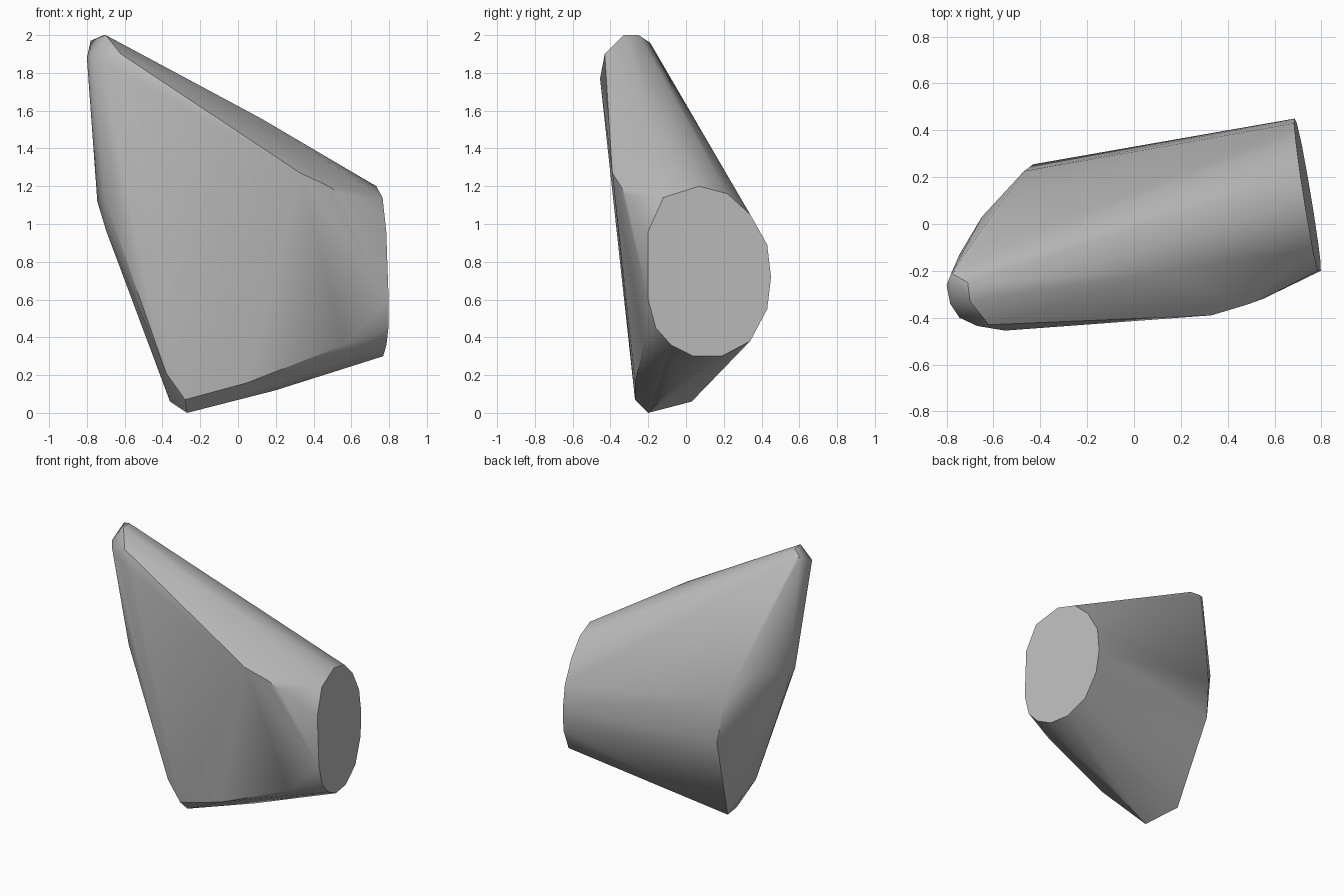
import bpy
import bmesh
import math

old = bpy.data.objects.get("Cube")
if old:
    bpy.data.objects.remove(old, do_unlink=True)

# Single grey colour
grey = bpy.data.materials.new("plain_grey")
grey.use_nodes = True
colour = (0.5, 0.5, 0.5, 1)
grey.diffuse_color = colour
grey.node_tree.nodes["Principled BSDF"].inputs["Base Color"].default_value = colour


# Flat oval end: (y, z) outline laid on a tilted plane
def on_end_plane(y, z):
    return (0.775 - 0.165 * y - 0.035 * (z - 0.3), y, z)


end_outline = [(.07, 1.2), (.22, 1.16), (.34, 1.05), (.43, .89), (.45, .72),
               (.43, .55), (.34, .38), (.19, .3), (.04, .3), (-.08, .36),
               (-.16, .45), (-.2, .6), (-.2, .96), (-.12, 1.14)]

# Narrow upper tip
tip = [(-.71, -.25, 2), (-.7, -.33, 2), (-.74, -.19, 1.96), (-.78, -.21, 1.97),
       (-.8, -.26, 1.88), (-.785, -.34, 1.89), (-.745, -.4, 1.87),
       (-.67, -.435, 1.84), (-.62, -.43, 1.9), (-.55, -.455, 1.77)]

# Lower wedge, back ridge and left side
sides = [(-.27, -.2, 0), (-.36, .03, .06), (-.28, -.27, .07), (-.38, -.27, .21),
         (-.43, .255, .69), (-.47, .225, 1), (-.65, .03, 1.2),
         (-.7, -.15, .97), (-.745, -.13, 1.12), (-.7, -.27, 1.12)]

# Front bulge, with the top and bottom ridges
bulge = [(.33, -.39, 1.27), (.48, -.345, 1.2), (.55, -.32, 1.15),
         (.56, -.22, .36), (.05, -.27, .16), (.12, -.2, 1.56), (.2, -.08, .12)]

# Wrap all the corners in one convex body
bm = bmesh.new()
for point in [on_end_plane(*p) for p in end_outline] + tip + sides + bulge:
    bm.verts.new(point)
result = bmesh.ops.convex_hull(bm, input=bm.verts[:])
loose = {v for v in result["geom_interior"] + result["geom_unused"]
         if isinstance(v, bmesh.types.BMVert)}
bmesh.ops.delete(bm, geom=list(loose), context='VERTS')
bmesh.ops.dissolve_limit(bm, angle_limit=math.radians(1.5),
                         verts=bm.verts[:], edges=bm.edges[:])
bmesh.ops.recalc_face_normals(bm, faces=bm.faces[:])

mesh = bpy.data.meshes.new("convex_body")
bm.to_mesh(mesh)
bm.free()
mesh.materials.append(grey)
body = bpy.data.objects.new("convex_body", mesh)
bpy.context.collection.objects.link(body)

# Smooth shading with crisp corners
bpy.ops.object.select_all(action='DESELECT')
body.select_set(True)
bpy.context.view_layer.objects.active = body
bpy.ops.object.shade_smooth_by_angle(angle=math.radians(35))
